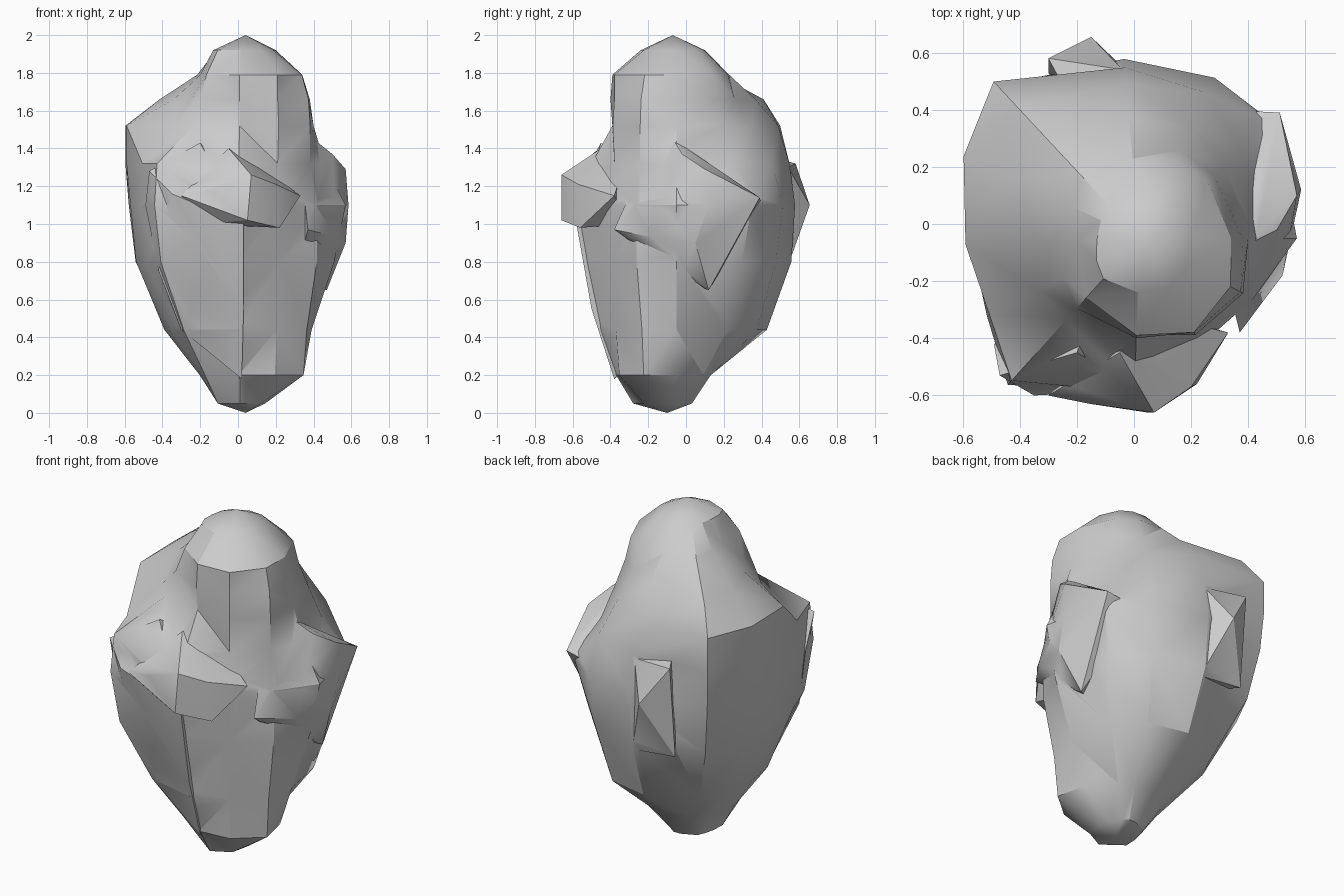
import bpy, bmesh
from math import sin, cos, pi, radians

CX, CY = 0.02, -0.05
# directions of the boulder's corners, from the right side round the back
angles = [0, 40, 65, 95, 133, 155, 182, 207, 228, 268, 300, 332]
N = len(angles)
# height: radius in each direction
rings = {
    0.05: (.10, .09, .09, .08, .08, .10, .11, .14, .19, .23, .20, .14),
    0.20: (.29, .22, .20, .18, .20, .20, .22, .25, .29, .32, .35, .37),
    0.44: (.37, .42, .47, .48, .46, .43, .41, .43, .46, .41, .37, .39),
    0.80: (.49, .54, .58, .61, .66, .62, .56, .57, .64, .49, .40, .45),
    1.10: (.55, .62, .62, .63, .73, .66, .59, .60, .69, .54, .43, .45),
    1.32: (.44, .47, .56, .60, .75, .68, .61, .59, .67, .45, .38, .41),
    1.52: (.38, .39, .43, .54, .75, .68, .61, .40, .38, .34, .39, .41),
    1.66: (.36, .34, .34, .42, .63, .48, .36, .30, .33, .35, .38, .40),
    1.79: (.32, .31, .30, .28, .30, .26, .22, .23, .28, .34, .38, .36),
    1.92: (.18, .17, .16, .15, .15, .15, .15, .17, .19, .19, .20, .19),
}


def finish(bm, name):
    bmesh.ops.recalc_face_normals(bm, faces=bm.faces[:])
    me = bpy.data.meshes.new(name)
    bm.to_mesh(me)
    bm.free()
    ob = bpy.data.objects.new(name, me)
    bpy.context.collection.objects.link(ob)
    return ob


def lump(name, pts):
    bm = bmesh.new()
    for p in pts:
        bm.verts.new(p)
    bmesh.ops.convex_hull(bm, input=bm.verts[:])
    loose = [v for v in bm.verts if not v.link_faces]
    bmesh.ops.delete(bm, geom=loose, context='VERTS')
    return finish(bm, name)


# main boulder, lofted through the rings
bm = bmesh.new()
loops = []
for z, radii in rings.items():
    loops.append([bm.verts.new((CX + r * cos(radians(a)), CY + r * sin(radians(a)), z))
                  for a, r in zip(angles, radii)])
for a, b in zip(loops, loops[1:]):
    for i in range(N):
        j = (i + 1) % N
        bm.faces.new((a[i], a[j], b[j], b[i]))
for loop, tip in ((loops[0], (.04, -.1, 0)), (loops[-1], (.04, -.07, 2))):
    t = bm.verts.new(tip)
    for i in range(N):
        bm.faces.new((loop[i], loop[(i + 1) % N], t))
bmesh.ops.triangulate(bm, faces=bm.faces[:])
rock = finish(bm, "rock")

# chipped ledges and ridges
lumps = [
    lump("front_ledge", [(.05, -.66, 1.02), (.07, -.66, 1.26), (.20, -.57, 1.21), (.22, -.56, .98),
                         (.33, -.38, 1.15), (-.05, -.45, 1.40), (-.15, -.63, 1.18), (-.3, -.60, 1.15),
                         (-.2, -.5, 1.0), (.05, -.3, 1.0), (.0, -.3, 1.4)]),
    lump("front_slab", [(-.47, -.53, 1.28), (-.35, -.60, 1.16), (.03, -.58, 1.0), (.03, -.54, .85),
                        (.03, -.50, .55), (.02, -.38, .18), (-.30, -.38, .44), (-.42, -.46, .75),
                        (-.2, -.45, 1.43), (-.49, -.42, 1.1), (-.1, -.2, .3), (-.1, -.2, 1.3)]),
    lump("right_flank", [(.37, -.38, .97), (.52, -.18, .93), (.585, .12, 1.1), (.40, -.07, 1.45),
                         (.57, .10, 1.29), (.51, .39, 1.14), (.57, .05, .9), (.50, -.02, 1.37),
                         (.47, .12, .65), (.3, 0, .7), (.35, -.3, 1.15), (.3, .1, 1.3), (.3, .4, 1.1)]),
    lump("back_ridge", [(-.15, .655, 1.1), (-.30, .58, 1.32), (-.04, .54, 1.3), (-.30, .53, .78),
                        (-.02, .53, .75), (-.15, .3, 1.4), (-.15, .3, .8)]),
]
bpy.context.view_layer.objects.active = rock
rock.select_set(True)
for ob in lumps:
    m = rock.modifiers.new("join", 'BOOLEAN')
    m.operation, m.solver, m.object = 'UNION', 'EXACT', ob
    bpy.ops.object.modifier_apply(modifier=m.name)
    bpy.data.objects.remove(ob)
bpy.ops.object.shade_smooth_by_angle(angle=pi / 6)
